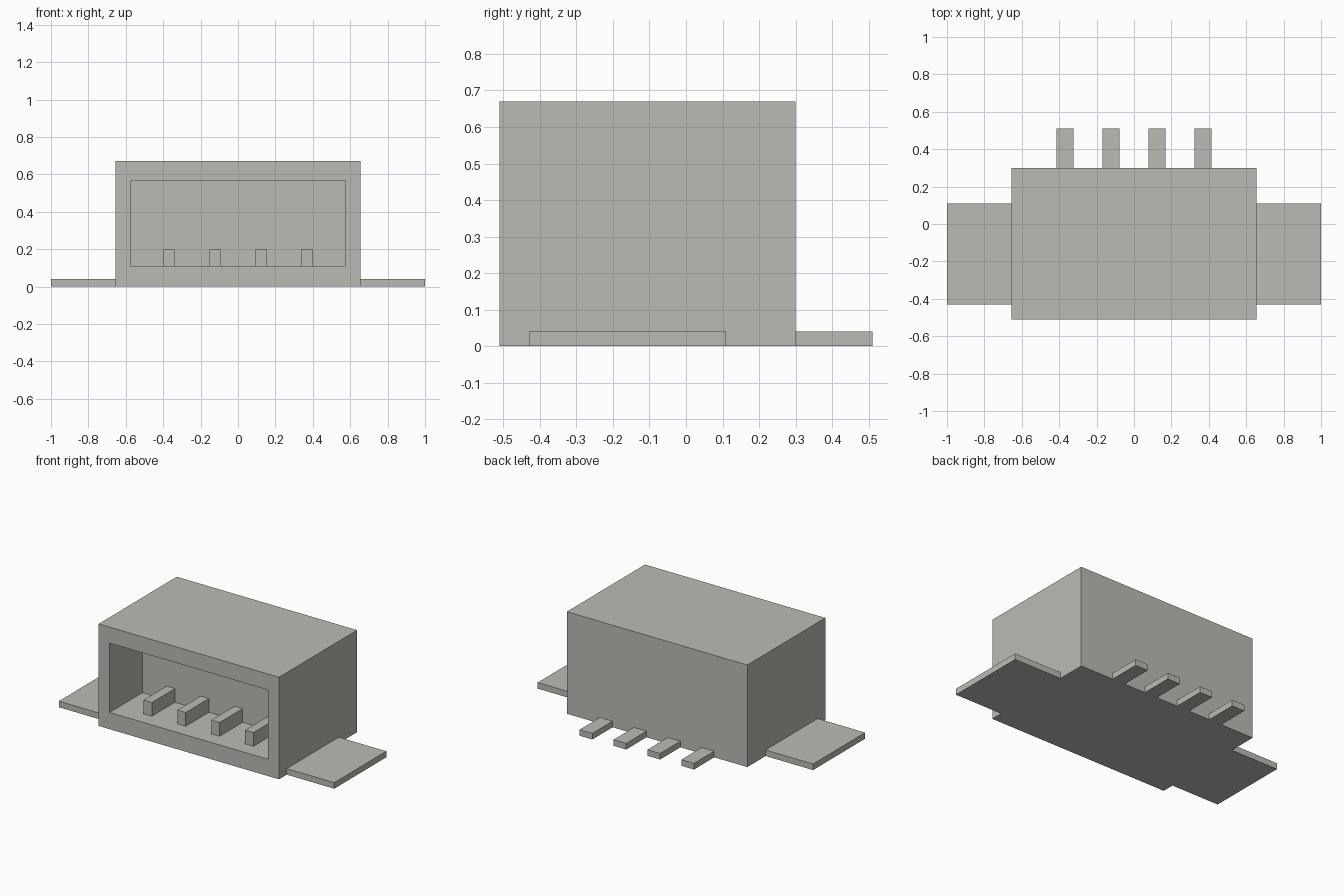
import bpy
import bmesh
from mathutils import Matrix, Vector

if "Cube" in bpy.data.objects:
    bpy.data.objects.remove(bpy.data.objects["Cube"], do_unlink=True)

grey = bpy.data.materials.new("warm_grey")
grey.use_nodes = True
colour = (0.50, 0.50, 0.46, 1)
grey.diffuse_color = colour
grey.node_tree.nodes["Principled BSDF"].inputs["Base Color"].default_value = colour


def box_mesh(low, high):
    """Return a bmesh box spanning two opposite corners."""
    low, high = Vector(low), Vector(high)
    bm = bmesh.new()
    bmesh.ops.create_cube(bm, size=1)
    size = Matrix.Diagonal((high - low).to_4d())
    bmesh.ops.transform(bm, matrix=Matrix.Translation((low + high) / 2) @ size, verts=bm.verts)
    return bm


def finish(bm, name):
    bmesh.ops.recalc_face_normals(bm, faces=bm.faces)
    mesh = bpy.data.meshes.new(name)
    bm.to_mesh(mesh)
    bm.free()
    mesh.materials.append(grey)
    obj = bpy.data.objects.new(name, mesh)
    bpy.context.collection.objects.link(obj)
    return obj


# Housing with a rectangular socket sunk into the front
front, socket_back, back = -0.51, -0.17, 0.30
half_width, height = 0.655, 0.67
socket_half, socket_floor, socket_top = 0.575, 0.11, 0.565
bm = box_mesh((-half_width, front, 0), (half_width, back, height))
bm.normal_update()
face = min(bm.faces, key=lambda f: f.calc_center_median().y)
bmesh.ops.inset_individual(bm, faces=[face], thickness=0.08)
for v in face.verts:
    v.co.x = socket_half if v.co.x > 0 else -socket_half
    v.co.z = socket_top if v.co.z > height / 2 else socket_floor
floor = bmesh.ops.extrude_discrete_faces(bm, faces=[face])["faces"][0]
for v in floor.verts:
    v.co.y = socket_back
finish(bm, "housing")

# Side mounting tabs
for side, name in ((-1, "right"), (1, "left")):
    x0, x1 = sorted((side * half_width, side))
    finish(box_mesh((x0, -0.43, 0), (x1, 0.11, 0.04)), name + "_mounting_tab")

# Contact pins inside the socket and solder leads at the back
for i in range(4):
    x = (i - 1.5) * 0.246
    finish(box_mesh((x - 0.03, -0.41, socket_floor), (x + 0.03, socket_back, 0.20)),
           f"contact_pin_{i + 1}")
    finish(box_mesh((x - 0.046, back, 0), (x + 0.046, 0.51, 0.04)),
           f"solder_lead_{i + 1}")
